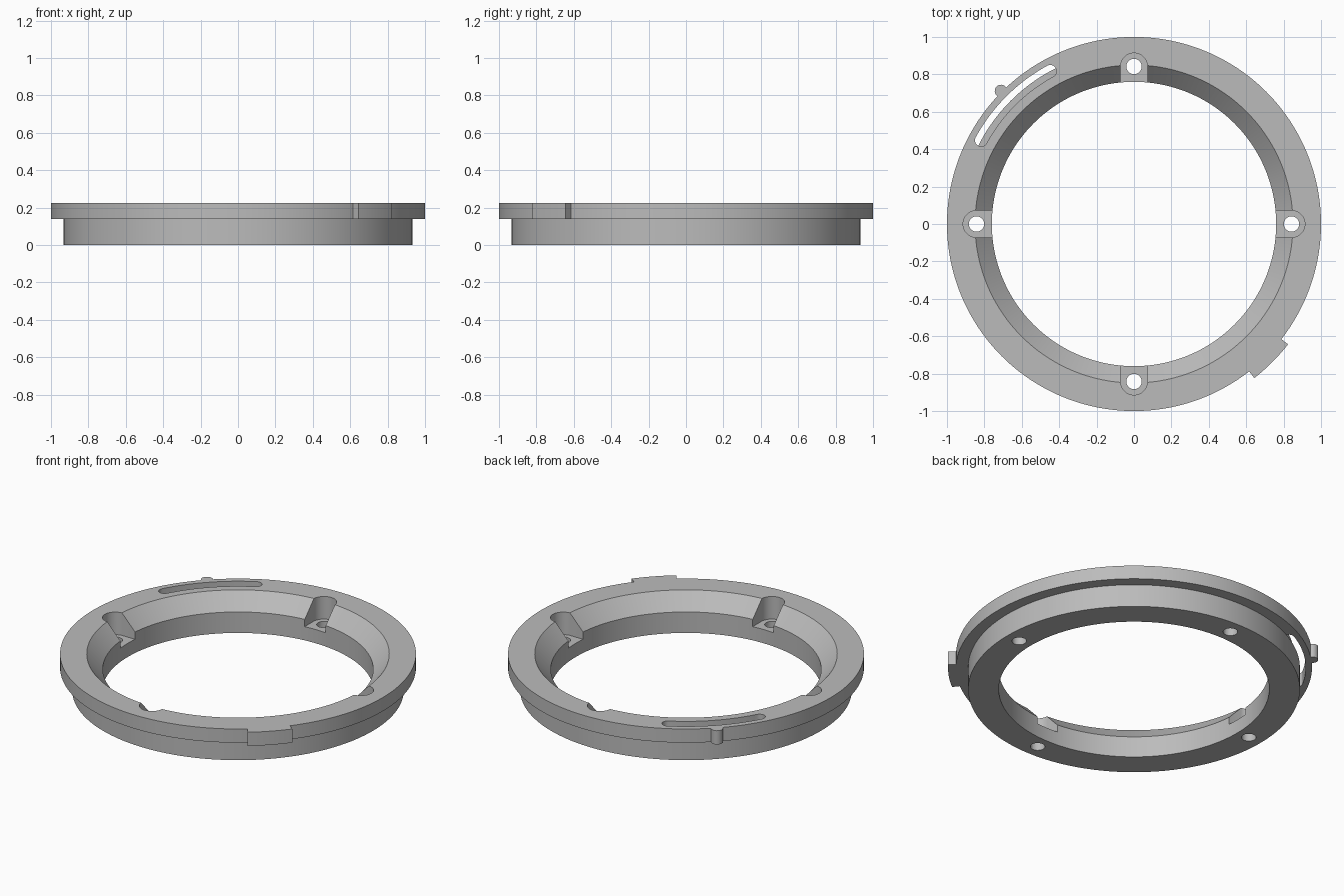
import bpy, bmesh
from math import sin, cos, pi, radians
from mathutils import Matrix

if "Cube" in bpy.data.objects:
    bpy.data.objects.remove(bpy.data.objects["Cube"])

TOP, STEP = 0.225, 0.14

grey = bpy.data.materials.new("plain grey")
grey.use_nodes = True
grey.diffuse_color = (0.5, 0.5, 0.5, 1)
grey.node_tree.nodes["Principled BSDF"].inputs["Base Color"].default_value = grey.diffuse_color


def finish(name, bm):
    bmesh.ops.recalc_face_normals(bm, faces=bm.faces)
    mesh = bpy.data.meshes.new(name)
    bm.to_mesh(mesh)
    bm.free()
    mesh.materials.append(grey)
    ob = bpy.data.objects.new(name, mesh)
    bpy.context.collection.objects.link(ob)
    return ob


def lathe(name, profile, n=192):
    bm = bmesh.new()
    rings = [[bm.verts.new((r * cos(2 * pi * i / n), r * sin(2 * pi * i / n), z))
              for i in range(n)] for r, z in profile]
    for a, b in zip(rings, rings[1:] + rings[:1]):
        for i in range(n):
            j = (i + 1) % n
            bm.faces.new((a[i], a[j], b[j], b[i]))
    return finish(name, bm)


def prism(name, outline, z0, z1, turn=0):
    bm = bmesh.new()
    face = bm.faces.new([bm.verts.new((x, y, z0)) for x, y in outline])
    up = bmesh.ops.extrude_face_region(bm, geom=[face])["geom"]
    bmesh.ops.translate(bm, vec=(0, 0, z1 - z0),
                        verts=[v for v in up if isinstance(v, bmesh.types.BMVert)])
    bmesh.ops.transform(bm, matrix=Matrix.Rotation(radians(turn), 4, "Z"), verts=bm.verts)
    return finish(name, bm)


def arc(cx, cy, r, a0, a1, n=24):
    angles = [radians(a0 + (a1 - a0) * i / n) for i in range(n + 1)]
    return [(cx + r * cos(a), cy + r * sin(a)) for a in angles]


def combine(target, tool, operation):
    mod = target.modifiers.new(tool.name, "BOOLEAN")
    mod.operation, mod.object, mod.solver = operation, tool, "EXACT"
    bpy.context.view_layer.objects.active = target
    bpy.ops.object.modifier_apply(modifier=mod.name)
    bpy.data.objects.remove(tool)


# Stepped ring with a chamfered bore
ring = lathe("flanged_ring", [(0.76, 0), (0.932, 0), (0.932, STEP), (1, STEP),
                              (1, TOP), (0.85, TOP), (0.76, 0.13)])

# Locating tab and round nub on the flange rim
tab = arc(0, 0, 1.045, -7, 7) + arc(0, 0, 0.97, 7, -7)
combine(ring, prism("rim_tab", tab, STEP, TOP, -45), "UNION")
nub = arc(1.005, 0, 0.034, 0, 345, 23)
combine(ring, prism("rim_nub", nub, STEP, TOP, 135), "UNION")

# Curved slot through the flange
slot_r, half, sweep = 0.932, 0.033, 16.3
ex, ey = slot_r * cos(radians(sweep)), slot_r * sin(radians(sweep))
slot = (arc(0, 0, slot_r + half, -sweep, sweep, 40)
        + arc(ex, ey, half, sweep, sweep + 180, 12)[1:]
        + arc(0, 0, slot_r - half, sweep, -sweep, 40)[1:]
        + arc(ex, -ey, half, 180 - sweep, 360 - sweep, 12)[1:-1])
combine(ring, prism("slot_cutter", slot, STEP, 0.4, 135), "DIFFERENCE")

# Four screw pockets, open to the bore, with through holes
for turn in range(0, 360, 90):
    pocket = arc(0.842, 0, 0.072, -90, 90) + [(0.6, 0.072), (0.6, -0.072)]
    combine(ring, prism("pocket_cutter", pocket, 0.085, 0.4, turn), "DIFFERENCE")
    hole = arc(0.842, 0, 0.041, 0, 348.75, 31)
    combine(ring, prism("hole_cutter", hole, -0.1, 0.4, turn), "DIFFERENCE")

# Smooth the round walls and keep the edges crisp
bpy.ops.object.select_all(action="DESELECT")
ring.select_set(True)
bpy.context.view_layer.objects.active = ring
bpy.ops.object.shade_smooth_by_angle(angle=radians(30))
